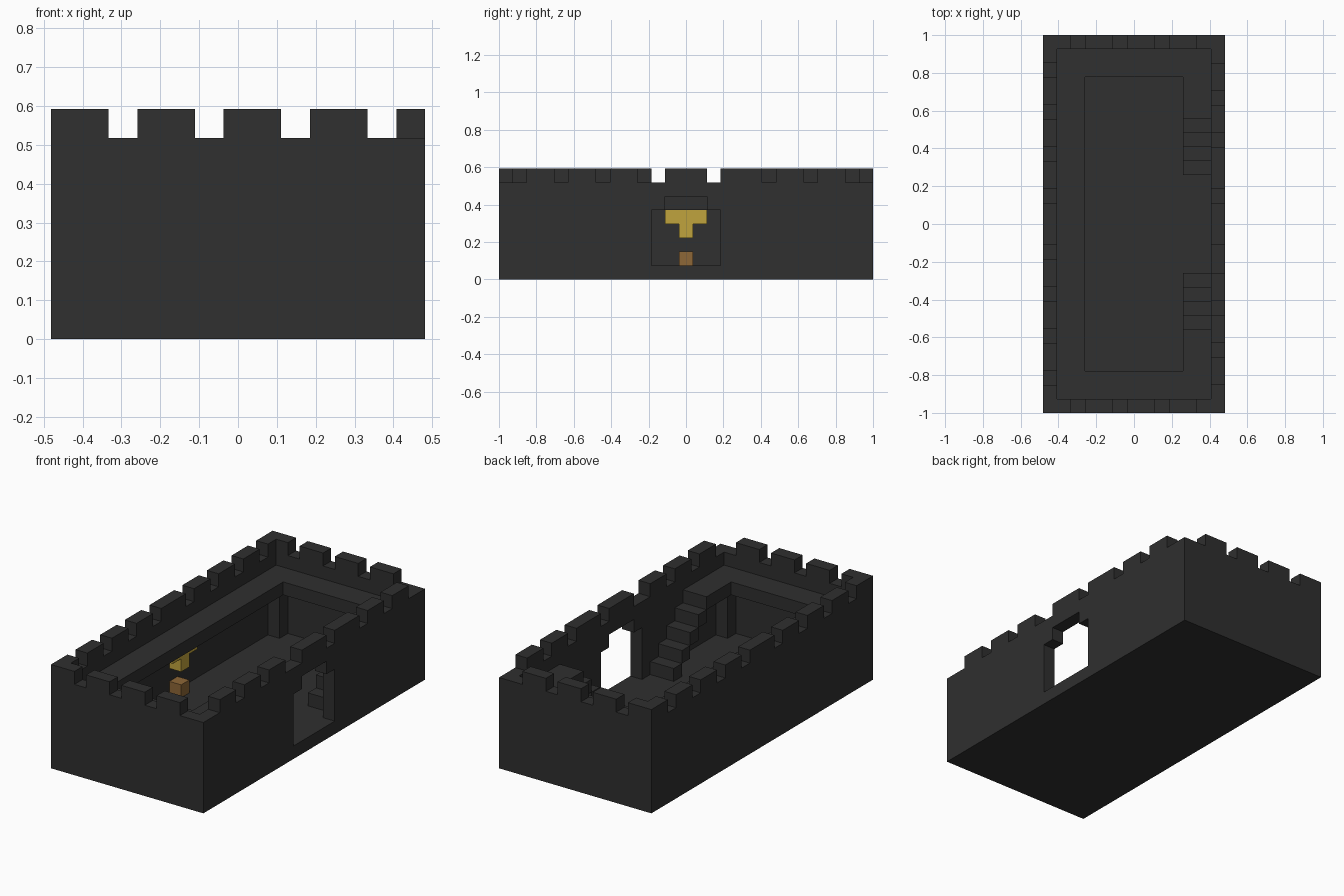
import bpy, bmesh
from mathutils import Vector

U = 2 / 27  # one building block

cube = bpy.data.objects.get("Cube")
if cube:
    bpy.data.objects.remove(cube)


def material(name, rgb):
    m = bpy.data.materials.new(name)
    m.use_nodes = True
    m.diffuse_color = (*rgb, 1)
    m.node_tree.nodes["Principled BSDF"].inputs["Base Color"].default_value = (*rgb, 1)
    return m


STONE = material("dark stone", (0.029, 0.029, 0.029))
GOLD = material("gold", (0.53, 0.37, 0.047))
WOOD = material("brown wood", (0.27, 0.135, 0.038))


def prism(name, outline, place, depth, mat):
    """Extrude a flat outline; place maps each 2D point to 3D."""
    bm = bmesh.new()
    face = bm.faces.new([bm.verts.new(Vector(place(a, b)) * U) for a, b in outline])
    ext = bmesh.ops.extrude_face_region(bm, geom=[face])
    moved = [v for v in ext["geom"] if isinstance(v, bmesh.types.BMVert)]
    bmesh.ops.translate(bm, verts=moved, vec=Vector(depth) * U)
    bmesh.ops.recalc_face_normals(bm, faces=bm.faces)
    mesh = bpy.data.meshes.new(name)
    bm.to_mesh(mesh)
    bm.free()
    mesh.materials.append(mat)
    obj = bpy.data.objects.new(name, mesh)
    bpy.context.collection.objects.link(obj)
    return obj


def box(name, x, y, z, mat=STONE):
    outline = [(x[0], y[0]), (x[1], y[0]), (x[1], y[1]), (x[0], y[1])]
    return prism(name, outline, lambda a, b: (a, b, z[0]), (0, 0, z[1] - z[0]), mat)


def battlement(half, merlons, doorway=()):
    """Wall outline from z 1 to 7, with teeth up to 8 and a notch for a doorway."""
    pts = [(-half, 1)]
    top = [(-half, 7)]
    for a, b in merlons:
        top += [(a, 7), (a, 8), (b, 8), (b, 7)]
    top.append((half, 7))
    pts += top + [(half, 1)] + list(doorway)
    clean = []
    for p in pts:
        if not clean or clean[-1] != p:
            clean.append(p)
    return clean


# Floor slab
box("floor", (-6.5, 6.5), (-13.5, 13.5), (0, 1))

# Rear long wall, teeth mirrored about a wide middle one
teeth = [(s, s + 2) for s in (2.5, 5.5, 8.5, 11.5)]
teeth = [(-b, -a) for a, b in reversed(teeth)] + [(-1.5, 1.5)] + teeth
prism("left_out_wall", battlement(13.5, teeth), lambda a, b: (-6.5, a, b), (1, 0, 0), STONE).name = "back_long_wall"

# Gate wall with a stepped doorway
teeth = [(s, s + 2) for s in (-11.5, -8.5, -5.5)]
teeth += [(-1.5, 1.5), (2.5, 5.5), (6.5, 8.5), (9.5, 11.5)]
door = [(2.5, 1), (2.5, 5), (1.5, 5), (1.5, 6)]
door += [(-a, b) for a, b in reversed(door)]
prism("gate_wall", battlement(13.5, teeth, door), lambda a, b: (5.5, a, b), (1, 0, 0), STONE)

# Short end walls
teeth = [(-5.5, -4.5)] + [(s, s + 2) for s in (-3.5, -0.5, 2.5)]
for name, y in (("front_wall", -13.5), ("back_wall", 12.5)):
    prism(name, battlement(5.5, teeth), lambda a, b: (a, y, b), (0, 1, 0), STONE)

# Raised walkway, open in front of the gate
half = [(5.5, 7.5), (5.5, 12.5), (-5.5, 12.5)]
inner = [(-3.5, 10.5), (3.5, 10.5), (3.5, 7.5)]
walk = half + [(x, -y) for x, y in reversed(half)]
walk += [(x, -y) for x, y in reversed(inner)] + inner
prism("walkway", walk, lambda a, b: (a, b, 5), (0, 0, 1), STONE)

# Corner pillars and the two flights of steps
for side, s in (("front", -1), ("back", 1)):
    for end, t in (("right", -1), ("left", 1)):
        box(f"{side}_{end}_pillar", sorted((4.5 * t, 5.5 * t)), sorted((11.5 * s, 12.5 * s)), (1, 5))
    for i in range(4):
        box(f"{side}_step_{i + 1}", (3.5, 5.5), sorted(((3.5 + i) * s, (4.5 + i) * s)), (1 + i, 2 + i))

# Wall ornament and the block beneath it
tee = [(-1.5, 4), (-0.5, 4), (-0.5, 3), (0.5, 3), (0.5, 4), (1.5, 4), (1.5, 5), (-1.5, 5)]
prism("gold_ornament", tee, lambda a, b: (-5.5, a, b), (1, 0, 0), GOLD)
box("wooden_block", (-5.5, -4.5), (-0.5, 0.5), (1, 2), WOOD)
